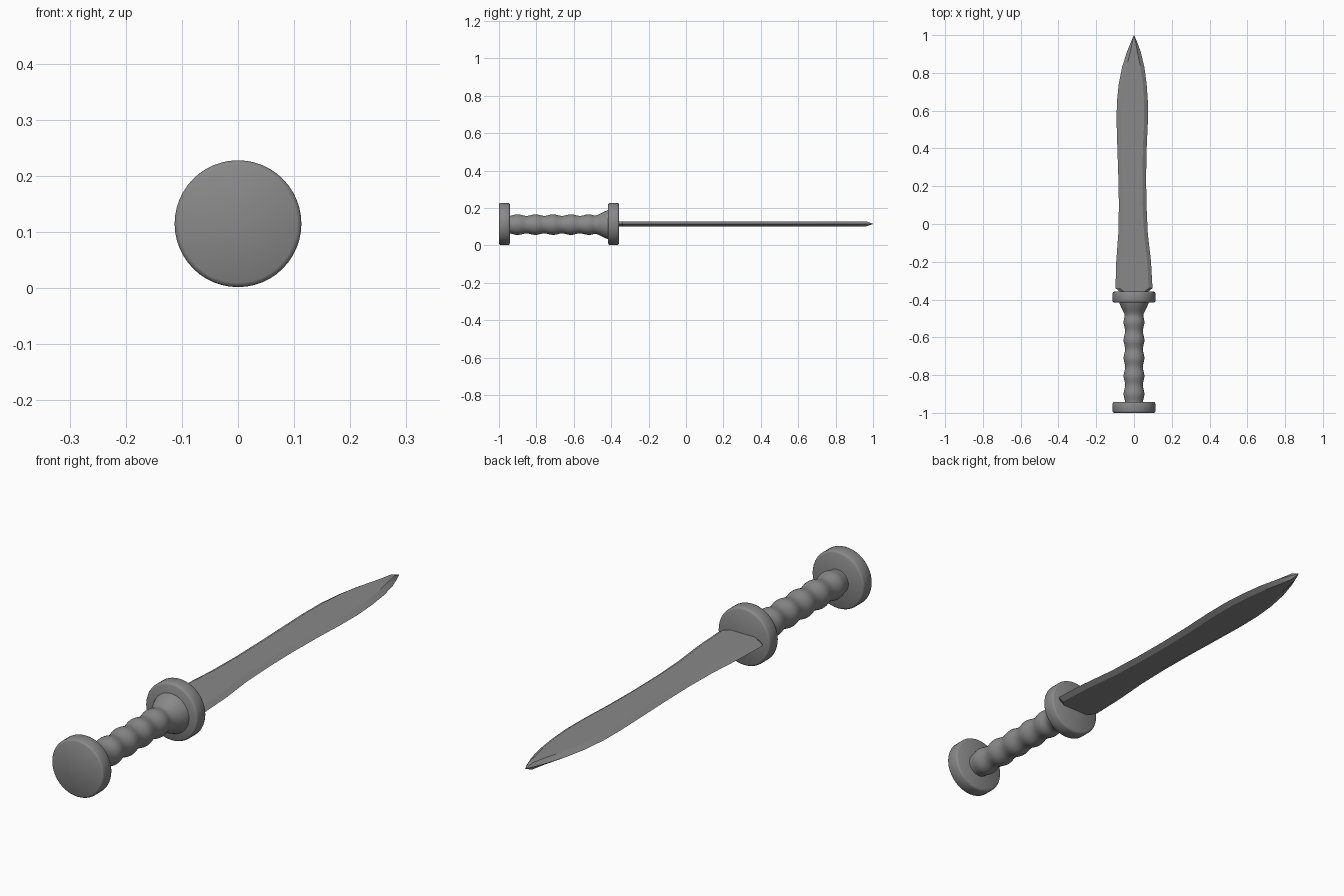
import bpy, bmesh, math

if "Cube" in bpy.data.objects:
    bpy.data.objects.remove(bpy.data.objects["Cube"])

CZ = 0.115   # height of the long axis

# Dark grey metal
metal = bpy.data.materials.new("dark_metal")
metal.diffuse_color = (0.25, 0.25, 0.25, 1)
metal.use_nodes = True
metal.node_tree.nodes["Principled BSDF"].inputs["Base Color"].default_value = metal.diffuse_color


def finish(name, bm, angle=35):
    bmesh.ops.remove_doubles(bm, verts=bm.verts, dist=1e-5)
    bmesh.ops.recalc_face_normals(bm, faces=bm.faces)
    mesh = bpy.data.meshes.new(name)
    bm.to_mesh(mesh)
    bm.free()
    obj = bpy.data.objects.new(name, mesh)
    bpy.context.collection.objects.link(obj)
    obj.location.z = CZ
    mesh.materials.append(metal)
    mesh.shade_smooth()
    mesh.set_sharp_from_angle(angle=math.radians(angle))
    return obj


def loft(name, rings, angle=35):
    """Skin a list of equal-length point rings and cap both ends."""
    bm = bmesh.new()
    loops = [[bm.verts.new(p) for p in ring] for ring in rings]
    n = len(loops[0])
    for a, b in zip(loops, loops[1:]):
        for i in range(n):
            j = (i + 1) % n
            bm.faces.new((a[i], a[j], b[j], b[i]))
    bm.faces.new(loops[0])
    bm.faces.new(loops[-1])
    return finish(name, bm, angle)


def lathe(name, profile, n=48, angle=35):
    """Turn (y, radius) points around the y axis."""
    rings = [[(r * math.cos(2 * math.pi * i / n), y, r * math.sin(2 * math.pi * i / n))
              for i in range(n)] for y, r in profile]
    return loft(name, rings, angle)


def disc(name, y0, y1, r=0.113, b=0.008):
    return lathe(name, [(y0, r - b), (y0 + b * 0.4, r - b * 0.3), (y0 + b, r),
                        (y1 - b, r), (y1 - b * 0.4, r - b * 0.3), (y1, r - b)])


# Round pommel and guard
disc("pommel", -1.0, -0.942)
disc("guard", -0.416, -0.358)

# Grip with finger ridges, flaring into the guard; it sits slightly low
profile = []
for i in range(61):
    y = -0.95 + 0.54 * i / 60
    f = min(1.0, max(0.0, (y + 0.49) / 0.075))
    ridge = 0.004 * math.cos(2 * math.pi * (y + 0.90) / 0.095)
    profile.append((y, 0.051 + ridge * (1 - f) + 0.028 * f ** 1.3))
grip = lathe("grip", profile, angle=60)
grip.location.z -= 0.004

# Leaf-shaped blade: y, left edge, right edge
outline = [(-0.37, 0.060, 0.060), (-0.34, 0.098, 0.098), (-0.20, 0.094, 0.090),
           (-0.05, 0.083, 0.073), (0.10, 0.080, 0.066), (0.25, 0.083, 0.064),
           (0.40, 0.088, 0.067), (0.53, 0.092, 0.073), (0.64, 0.091, 0.074),
           (0.74, 0.081, 0.067), (0.83, 0.063, 0.055), (0.91, 0.038, 0.036),
           (0.965, 0.016, 0.016), (1.0, 0.0005, 0.0005)]
rings = []
for y, l, r in outline:
    t = 0.013 if y < 0.99 else 0.0005
    bl, br = min(0.022, l * 0.5), min(0.02, r * 0.5)
    rings.append([(-l, y, 0), (-l + bl, y, t), (r - br, y, t),
                  (r, y, 0), (r - br, y, -t), (-l + bl, y, -t)])
loft("blade", rings, 20)
